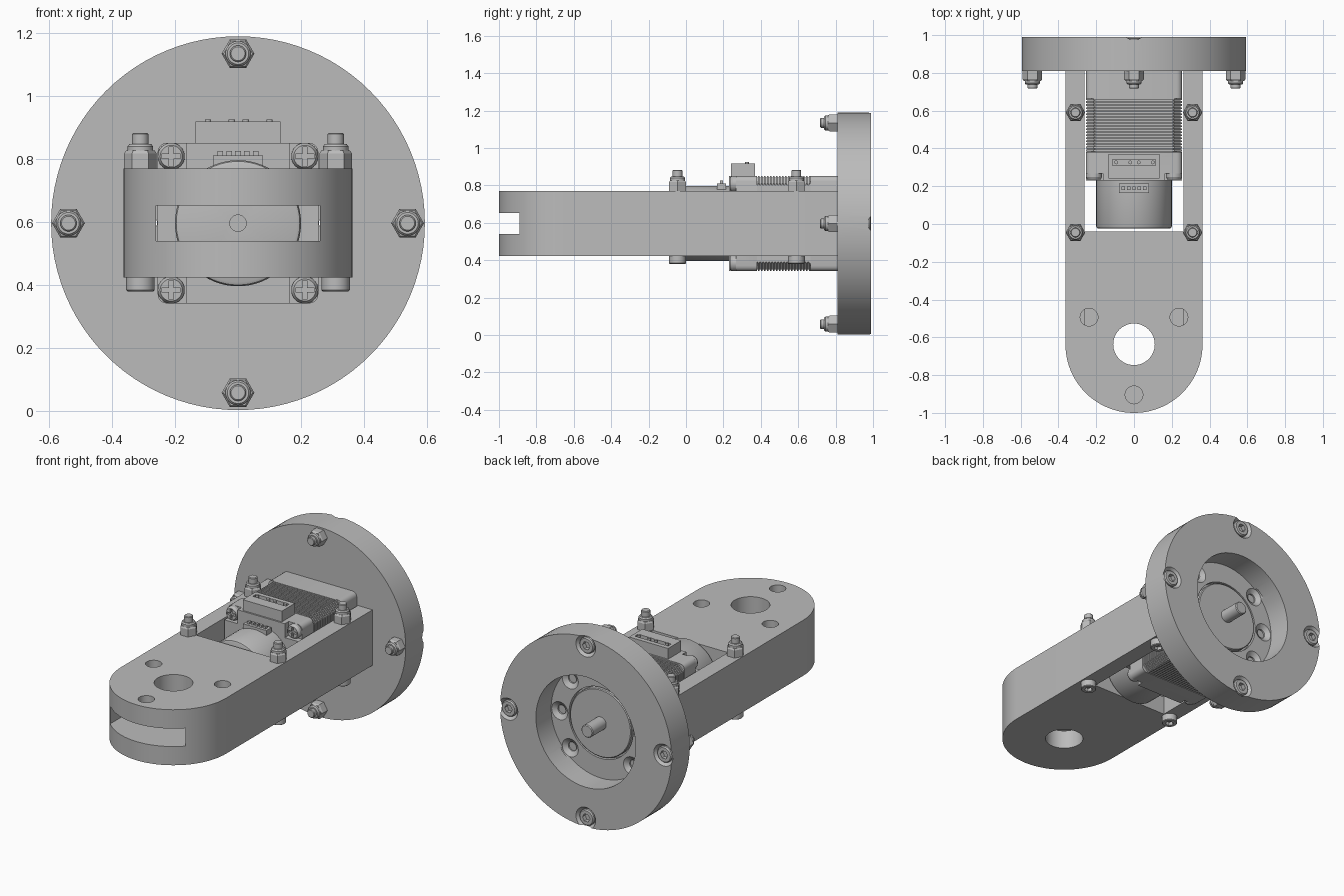
import bpy, bmesh
from math import sin, cos, pi
from mathutils import Vector

old = bpy.data.objects.get("Cube")
if old:
    bpy.data.objects.remove(old, do_unlink=True)

GREY = (0.5, 0.5, 0.5, 1)
grey = bpy.data.materials.new("plain grey")
grey.use_nodes = True
grey.diffuse_color = GREY
grey.node_tree.nodes["Principled BSDF"].inputs["Base Color"].default_value = GREY

CZ = 0.596                    # height of the motor axis
BACK, FRONT = Vector((0, 1, 0)), Vector((0, -1, 0))
UP, DOWN = Vector((0, 0, 1)), Vector((0, 0, -1))
SIGNS = (-1, 1)


def finish(name, bm):
    bmesh.ops.recalc_face_normals(bm, faces=bm.faces)
    mesh = bpy.data.meshes.new(name)
    bm.to_mesh(mesh)
    bm.free()
    mesh.materials.append(grey)
    ob = bpy.data.objects.new(name, mesh)
    bpy.context.collection.objects.link(ob)
    return ob


def lathe(name, base, axis, profile, n=32):
    """Closed turned solid from (radius, distance along axis) pairs."""
    bm = bmesh.new()
    turn = axis.to_track_quat('Z', 'Y')
    rings = []
    for r, h in profile:
        rings.append([bm.verts.new(Vector(base) + turn @ Vector(
            (r * cos(2 * pi * i / n), r * sin(2 * pi * i / n), h))) for i in range(n)])
    for a, b in zip(rings, rings[1:]):
        for i in range(n):
            j = (i + 1) % n
            bm.faces.new((a[i], a[j], b[j], b[i]))
    bm.faces.new(rings[0])
    bm.faces.new(rings[-1])
    return finish(name, bm)


def box(name, lo, hi, round_y=0.0, segments=4):
    """Box between two corners, optionally rounding the edges along y."""
    bm = bmesh.new()
    bmesh.ops.create_cube(bm, size=1)
    lo, hi = Vector(lo), Vector(hi)
    for v in bm.verts:
        v.co = (lo + hi) / 2 + v.co * (hi - lo)
    if round_y:
        edges = [e for e in bm.edges
                 if abs((e.verts[0].co - e.verts[1].co).normalized().y) > 0.9]
        bmesh.ops.bevel(bm, geom=edges, offset=round_y, segments=segments,
                        profile=0.5, affect='EDGES')
    return finish(name, bm)


def cut(ob, *cutters):
    for c in cutters:
        c.hide_render = True
        mod = ob.modifiers.new("cut", 'BOOLEAN')
        mod.operation, mod.solver, mod.object = 'DIFFERENCE', 'EXACT', c
        bpy.context.view_layer.objects.active = ob
        bpy.ops.object.modifier_apply(modifier=mod.name)
        bpy.data.objects.remove(c, do_unlink=True)


def lock_nut(name, p, axis, nut, tip):
    """Hex nut with a round collar, and the bolt end passing through it."""
    lathe(name, p, axis, [(0.052, 0), (0.052, nut * 0.6), (0.046, nut * 0.72)], 6)
    lathe(name + "_collar", p, axis, [(0.04, 0), (0.04, nut * 0.9), (0.034, nut)])
    lathe(name + "_bolt_end", p, axis, [(0.026, 0), (0.026, tip - 0.004), (0.022, tip)])


# Round mounting flange with a stepped recess in its back
flange = lathe("mounting_flange", (0, 0.81, CZ), BACK, [(0.593, 0), (0.593, 0.18)], 96)
cut(flange,
    lathe("recess", (0, 0.84, CZ), BACK, [(0.345, 0), (0.345, 0.3)], 64),
    lathe("pilot_hole", (0, 0.7, CZ), BACK, [(0.222, 0), (0.222, 0.2)], 64))
holes = [(sx * 0.212, sz * 0.212) for sx in SIGNS for sz in SIGNS] + [(-0.285, 0), (0.285, 0)]
for x, z in holes:
    cut(flange, lathe("countersink", (x, 0.79, CZ + z), BACK,
                      [(0.028, 0), (0.028, 0.03), (0.056, 0.05), (0.056, 0.07)], 24))

# Four flange bolts, countersunk behind and nutted in front
for side, (dx, dz) in zip(("left", "right", "top", "bottom"),
                          ((1, 0), (-1, 0), (0, 1), (0, -1))):
    x, z = dx * 0.538, CZ + dz * 0.538
    cut(flange, lathe("countersink", (x, 0.94, z), BACK,
                      [(0.03, 0), (0.068, 0.05), (0.068, 0.08)]))
    head = lathe("flange_screw_" + side, (x, 0.935, z), BACK,
                 [(0.028, 0), (0.05, 0.03), (0.05, 0.044), (0.044, 0.051)])
    cut(head, lathe("socket", (x, 0.96, z), BACK, [(0.026, 0), (0.026, 0.1)], 6))
    lock_nut("flange_nut_" + side, (x, 0.81, z), FRONT, 0.072, 0.093)

# Arm with a rounded nose, motor window, front slot and pivot holes
HALF, NOSE = 0.363, -0.637
bm = bmesh.new()
outline = [(HALF, 0.81)]
outline += [(HALF * cos(a), NOSE - HALF * sin(a)) for a in (pi * i / 48 for i in range(49))]
outline += [(-HALF, 0.81)]
face = bm.faces.new([bm.verts.new((x, y, 0.423)) for x, y in outline])
ext = bmesh.ops.extrude_face_region(bm, geom=[face])
bmesh.ops.translate(bm, vec=(0, 0, 0.347),
                    verts=[v for v in ext["geom"] if isinstance(v, bmesh.types.BMVert)])
arm = finish("arm", bm)
cut(arm,
    box("window", (-0.262, -0.04, 0.3), (0.262, 0.9, 0.9)),
    box("slot", (-0.26, -1.1, 0.54), (0.26, 0.1, 0.652)),
    lathe("pivot_hole", (0, NOSE, 0.3), UP, [(0.11, 0), (0.11, 0.6)], 48))
for x, y in ((-0.238, -0.493), (0.238, -0.493), (0, -0.905)):
    cut(arm, lathe("pin_hole", (x, y, 0.6), UP, [(0.047, 0), (0.047, 0.3)]))

# Vertical bolts through the arm walls
for sx, side in zip(SIGNS, ("right", "left")):
    for y, end in ((-0.045, "front"), (0.59, "rear")):
        name = end + "_" + side
        lock_nut("arm_nut_" + name, (sx * 0.31, y, 0.77), UP, 0.078, 0.113)
        head = lathe("arm_screw_" + name, (sx * 0.31, y, 0.423), DOWN,
                     [(0.045, 0), (0.045, 0.039), (0.041, 0.043)])
        cut(head, lathe("socket", (sx * 0.31, y, 0.4), DOWN, [(0.024, 0), (0.024, 0.1)], 6))

# Motor end caps
M = 0.255
rear_cap = box("motor_rear_cap", (-M, 0.23, CZ - M), (M, 0.38, CZ + M), 0.03)
box("motor_front_cap", (-M, 0.665, CZ - M), (M, 0.811, CZ + M), 0.03)
for sx in SIGNS:
    for sz in SIGNS:
        a = Vector((sx * 0.163, 0.2, CZ + sz * 0.168))
        b = Vector((sx * 0.3, 0.268, CZ + sz * 0.3))
        lo = [min(p) for p in zip(a, b)]
        hi = [max(p) for p in zip(a, b)]
        cut(rear_cap, box("corner_pocket", lo, hi))

        # Cross-head screw in each corner
        x, z = sx * 0.212, CZ + sz * 0.212
        head = lathe("motor_screw", (x, 0.275, z), FRONT,
                     [(0.043, 0), (0.043, 0.025), (0.035, 0.04)])
        cut(head,
            box("cross", (x - 0.03, 0.2, z - 0.007), (x + 0.03, 0.25, z + 0.007)),
            box("cross", (x - 0.007, 0.2, z - 0.03), (x + 0.007, 0.25, z + 0.03)))

# Laminated motor core
C = M - 0.008
box("motor_core", (-C, 0.37, CZ - C), (C, 0.67, CZ + C), 0.04, 1)
plate = box("motor_laminations", (-M, 0.385, CZ - M), (M, 0.394, CZ + M), 0.04, 1)
stack = plate.modifiers.new("stack", 'ARRAY')
stack.use_relative_offset = False
stack.use_constant_offset = True
stack.constant_offset_displace = (0, 0.016, 0)
stack.count = 18

# Motor pilot and output shaft
lathe("motor_pilot", (0, 0.8, CZ), BACK, [(0.212, 0), (0.212, 0.04), (0.207, 0.045)], 64)
lathe("motor_shaft", (0, 0.8, CZ), BACK, [(0.04, 0), (0.04, 0.175), (0.035, 0.18)])

# Round encoder housing
encoder = lathe("encoder_housing", (0, 0.24, CZ), FRONT,
                [(0.2, 0), (0.2, 0.252), (0.196, 0.261), (0.187, 0.265)], 64)
cut(encoder, lathe("dimple", (0, 0.0, CZ), FRONT, [(0.026, 0), (0.026, 0.1)]))

# Encoder connector with five pins
box("encoder_connector", (-0.08, 0.165, 0.77), (0.08, 0.215, 0.811))
for i in range(5):
    x = (i - 2) * 0.028
    box("encoder_pin", (x - 0.009, 0.181, 0.8), (x + 0.009, 0.199, 0.825))

# Motor connector with four pins
plug = box("motor_connector", (-0.135, 0.24, 0.84), (0.135, 0.37, 0.918))
cut(plug, box("plug_pocket", (-0.115, 0.31, 0.895), (0.115, 0.342, 1)))
for x in (-0.095, -0.02, 0.025, 0.1):
    lathe("motor_pin", (x, 0.326, 0.88), UP, [(0.01, 0), (0.01, 0.045)], 12)

# Smooth the round walls and keep the edges crisp
for ob in bpy.context.view_layer.objects:
    ob.select_set(ob.type == 'MESH' and grey.name in ob.data.materials)
bpy.context.view_layer.objects.active = arm
bpy.ops.object.shade_smooth_by_angle(angle=pi / 7)
